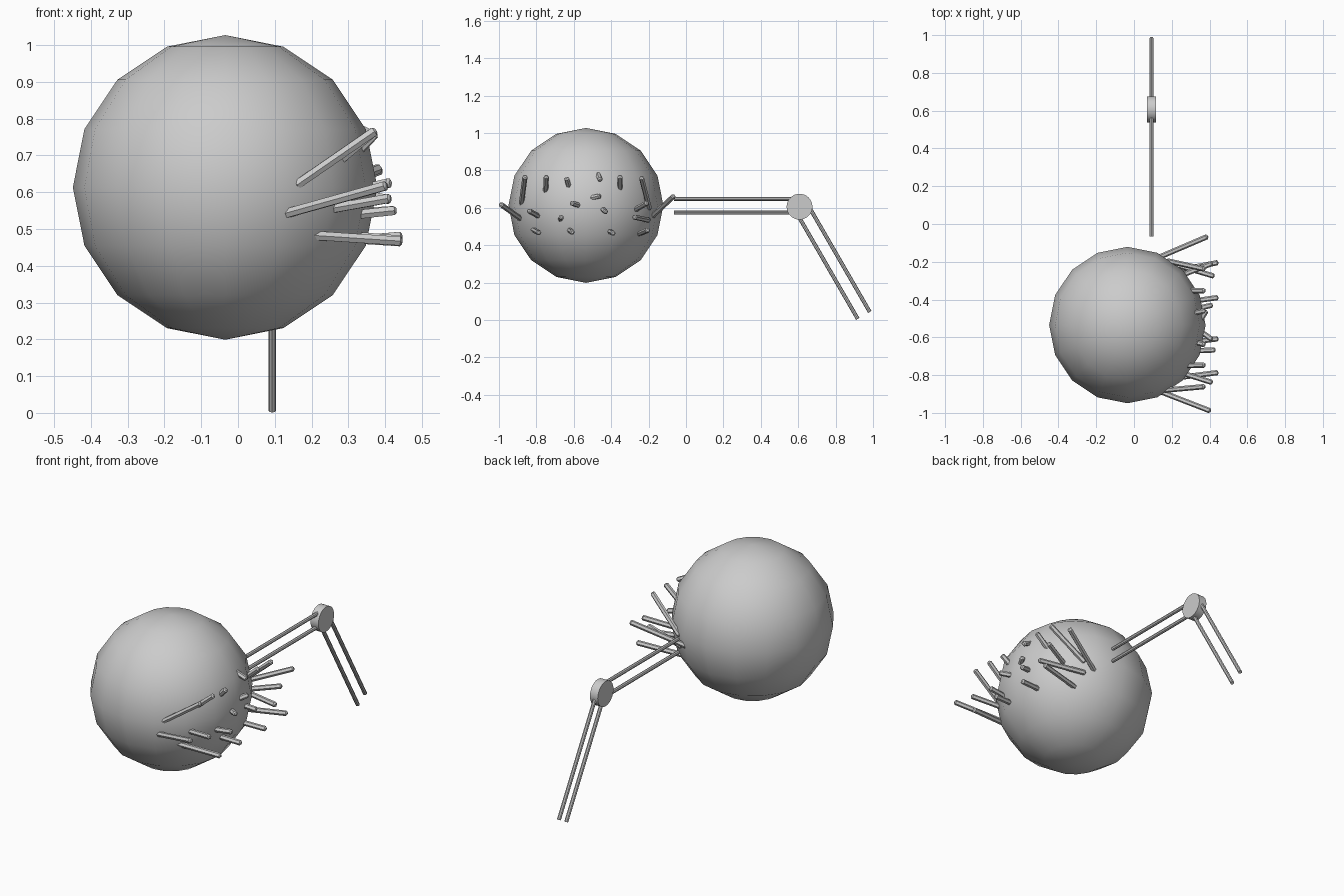
import bpy, math
from mathutils import Vector

if "Cube" in bpy.data.objects:
    bpy.data.objects.remove(bpy.data.objects["Cube"])

C = Vector((-0.035, -0.535, 0.613))   # ball centre
R = 0.414


def rod(name, a, b, r, sides=6, roll=0.0):
    a, b = Vector(a), Vector(b)
    d = b - a
    bpy.ops.mesh.primitive_cylinder_add(vertices=sides, radius=r, depth=d.length,
                                        location=(a + b) / 2)
    o = bpy.context.object
    o.name = name
    q = d.to_track_quat('Z', 'X')
    o.rotation_mode = 'QUATERNION'
    o.rotation_quaternion = q
    bpy.ops.object.shade_smooth_by_angle(angle=math.radians(30))
    return o


# Ball
bpy.ops.mesh.primitive_uv_sphere_add(segments=16, ring_count=8, radius=R, location=C)
ball = bpy.context.object
ball.name = "ball"
bpy.ops.object.shade_smooth()

# Bristles: base (y, z) on the ball, then tip (x, y, z)
bristles = [
    # upper row
    (-.877, .645, .37, -.861, .765), (-.749, .711, .37, -.747, .765),
    (-.632, .735, .37, -.638, .757), (-.465, .765, .37, -.460, .752),
    (-.353, .722, .37, -.353, .765), (-.203, .625, .37, -.238, .76),
    # middle rows
    (-.895, .55, .40, -.988, .617), (-.797, .56, .41, -.838, .583),
    (-.670, .542, .425, -.667, .55), (-.585, .617, .41, -.61, .625),
    (-.44, .588, .41, -.43, .58), (-.476, .66, .38, -.463, .663),
    (-.262, .595, .41, -.21, .625), (-.214, .537, .42, -.275, .55),
    (-.168, .567, .385, -.068, .66),
    # lower row
    (-.812, .48, .44, -.787, .467), (-.62, .478, .44, -.608, .47),
    (-.405, .472, .44, -.39, .465), (-.247, .462, .44, -.205, .48),
]
for i, (by, bz, tx, ty, tz) in enumerate(bristles):
    dy, dz = by - C.y, bz - C.z
    base = Vector((C.x + math.sqrt(max(R * R - dy * dy - dz * dz, 0.01)), by, bz))
    tip = Vector((tx, ty, tz))
    d = (tip - base).normalized()
    b = rod(f"bristle_{i + 1}", base - d * 0.05, tip + d * 0.006, 0.014)
    # taper the outer end to a blunt tip
    m = b.modifiers.new("blunt_tip", 'BEVEL')
    m.width = 0.006
    m.segments = 1
    m.angle_limit = math.radians(75)

# Jointed arm: two pairs of parallel rods meeting at a disc
AX, JY, JZ = 0.093, 0.612, 0.611
for name, ang in (("upper_arm", math.pi), ("lower_arm", math.radians(-60))):
    d = Vector((0, math.cos(ang), math.sin(ang)))
    n = Vector((0, -d.z, d.y))
    joint = Vector((AX, JY, JZ))
    for s, side in ((-1, "a"), (1, "b")):
        start = joint + n * s * 0.037
        rod(f"{name}_rod_{side}", start + d * 0.02, start + d * 0.677, 0.0105, 8)
rod("elbow_disc", (AX - 0.024, JY - 0.005, JZ - 0.005), (AX + 0.024, JY - 0.005, JZ - 0.005), 0.069, 32)
